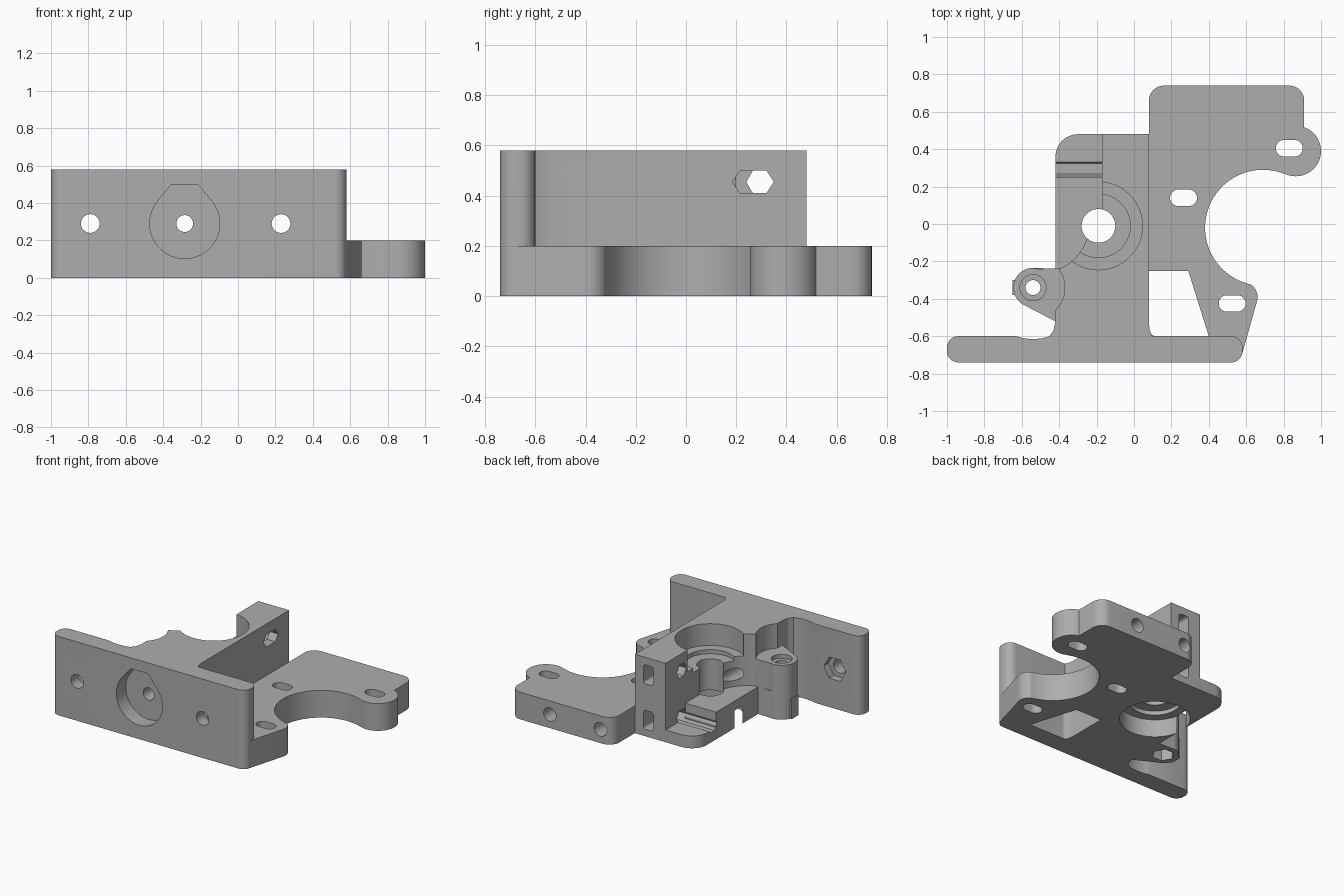
import bpy, bmesh, math
from mathutils import Vector

if "Cube" in bpy.data.objects:
    bpy.data.objects.remove(bpy.data.objects["Cube"])

grey = bpy.data.materials.new("plain_grey")
grey.diffuse_color = (0.42, 0.42, 0.42, 1)
grey.use_nodes = True
grey.node_tree.nodes["Principled BSDF"].inputs["Base Color"].default_value = grey.diffuse_color


def prism(name, pts, a, b, axis='z'):
    """Extrude a 2D outline from a to b along an axis."""
    place = {'z': lambda u, v, w: (u, v, w),
             'y': lambda u, v, w: (u, w, v),
             'x': lambda u, v, w: (w, u, v)}[axis]
    bm = bmesh.new()
    lo = [bm.verts.new(place(u, v, a)) for u, v in pts]
    hi = [bm.verts.new(place(u, v, b)) for u, v in pts]
    bm.faces.new(lo)
    bm.faces.new(hi)
    n = len(pts)
    for i in range(n):
        j = (i + 1) % n
        bm.faces.new((lo[i], lo[j], hi[j], hi[i]))
    bmesh.ops.recalc_face_normals(bm, faces=bm.faces)
    me = bpy.data.meshes.new(name)
    bm.to_mesh(me)
    bm.free()
    me.materials.append(grey)
    ob = bpy.data.objects.new(name, me)
    bpy.context.collection.objects.link(ob)
    return ob


def circle(x, y, r, n=48, start=0, sweep=360):
    steps = n if sweep == 360 else n + 1
    return [(x + r * math.cos(math.radians(start + sweep * i / n)),
             y + r * math.sin(math.radians(start + sweep * i / n))) for i in range(steps)]


def rounded(pts, n=8):
    """Outline whose points may carry a third value, the corner radius."""
    out = []
    for i, p in enumerate(pts):
        c = Vector(p[:2])
        if len(p) < 3:
            out.append(tuple(c))
            continue
        d1 = (Vector(pts[i - 1][:2]) - c).normalized()
        d2 = (Vector(pts[(i + 1) % len(pts)][:2]) - c).normalized()
        half = d1.angle(d2) / 2
        mid = c + (d1 + d2).normalized() * p[2] / math.sin(half)
        s = c + d1 * p[2] / math.tan(half) - mid
        e = c + d2 * p[2] / math.tan(half) - mid
        turn = math.atan2(s.x * e.y - s.y * e.x, s.dot(e))
        for k in range(n + 1):
            t = turn * k / n
            out.append((mid.x + s.x * math.cos(t) - s.y * math.sin(t),
                        mid.y + s.x * math.sin(t) + s.y * math.cos(t)))
    return out


def rect(x0, x1, y0, y1, r=0):
    c = [(x0, y0), (x1, y0), (x1, y1), (x0, y1)]
    return rounded([(x, y, r) for x, y in c]) if r else c


def slot(x, y, half, r):
    return circle(x + half - r, y, r, 16, -90, 180) + circle(x - half + r, y, r, 16, 90, 180)


def combine(base, tool, op):
    m = base.modifiers.new(op, 'BOOLEAN')
    m.operation, m.solver, m.object = op, 'EXACT', tool
    bpy.context.view_layer.objects.active = base
    bpy.ops.object.modifier_apply(modifier=m.name)
    bpy.data.objects.remove(tool)


body = None


def add(*args):
    combine(body, prism("addition", *args), 'UNION')


def cut(*args, target=None):
    combine(target or body, prism("cutter", *args), 'DIFFERENCE')


PIVOT = (-0.54, -0.34)
BEARING = (-0.19, -0.01)

# Main block with lowered left ledges and roller clearance
body = prism("extruder_bracket",
             rounded([(-.42, -.65), (.08, -.65), (.08, .48), (-.42, .48, .12)]), 0, .58)
cut(rect(-.6, -.17, 0, .6), .2, .7)
cut(rect(-.6, -.17, .25, .6), .09, .7)
cut(circle(-.5, 0, .26, 64), .2, .7)

# Pivot lug, its flat foot and the clearance above it
cut(circle(*PIVOT, .17), .40, .7)
add(circle(*PIVOT, .105, 32, 90, 150) + [(-.42, -.52), (-.36, -.5), (-.36, -.24)], 0, .40)
add(rect(-.65, -.55, -.38, -.30), 0, .15)
cut(circle(-.5, 0, .24, 64), .2, .7)

# Front mounting plate
plate = prism("front_plate", rect(-1, .58, -.74, -.60, .06), 0, .58)
cut(circle(*PIVOT, .275, 96), -.1, .7, target=plate)
combine(body, plate, 'UNION')
add([(-.40, -.50), (-.42, -.52), (-.43, -.57), (-.46, -.61), (-.40, -.64)], 0, .58)
add([(.06, -.53), (.08, -.54), (.085, -.57), (.10, -.61), (.06, -.63)], 0, .58)

# Motor plate with ear, arc, window and slots
motor = prism("motor_plate", rounded([
    (.08, .40), (.08, .74, .08), (.91, .74, .08), (.91, .39), (.865, .255), (.75, .28),
    (.60, 0), (.50, -.25), (.60, -.31), (.675, -.35, .08), (.58, -.69), (.45, -.70),
    (0, -.70), (0, .40)]), 0, .2)
combine(motor, prism("ear", circle(.865, .39, .135), 0, .2), 'UNION')
cut(circle(.69, -.02, .31, 80), -.1, .3, target=motor)
cut(rounded([(.08, -.25), (.29, -.25), (.40, -.60), (.08, -.60, .04)]), -.1, .3, target=motor)
for x, y in [(.83, .405), (.265, .14), (.525, -.425)]:
    cut(slot(x, y, .072, .044), -.1, .3, target=motor)
for x in (.18, .59):
    cut(circle(x, .1, .05, 32), .45, .8, 'y', target=motor)
combine(body, motor, 'UNION')

# Drive shaft bore with bearing seats above and below
for r, z0, z1 in [(.235, .42, .7), (.17, .39, .7), (.09, -.1, .7),
                  (.235, -.1, .13), (.17, -.1, .16)]:
    cut(circle(*BEARING, r, 64), z0, z1)

# Pivot bolt hole, head recess and nut pocket
cut(circle(*PIVOT, .04, 32), -.1, .6)
cut(circle(*PIVOT, .07, 32), .37, .6)
cut(circle(*PIVOT, .075, 6), -.1, .10)

# Front socket, filament channel and mounting holes
socket = circle(-.285, .29, .187, 48, 142, 256) + [(-.215, .5), (-.355, .5)]
cut(socket, -.8, -.63, 'y')
cut(circle(-.285, .29, .045, 32), -.8, .6, 'y')
for x in (-.79, .23):
    cut(circle(x, .29, .05, 32), -.8, -.5, 'y')
    cut(circle(x, .29, .09, 6), -.655, -.5, 'y')

# Tension bolt channels and nut slots in the tall corner
for z in (.455, .12):
    cut(circle(.295, z, .055, 6), -.45, .06, 'x')
    cut(rect(-.07, .01, z - .07, z + .07, .02), .2, .6, 'y')
cut([(.185, .455), (.215, .41), (.32, .41), (.35, .455), (.32, .50), (.215, .50)], .0, .2, 'x')

# Smooth the round surfaces and keep the edges crisp
bpy.ops.object.select_all(action='DESELECT')
body.select_set(True)
bpy.context.view_layer.objects.active = body
bpy.ops.object.shade_smooth_by_angle(angle=math.radians(25))
